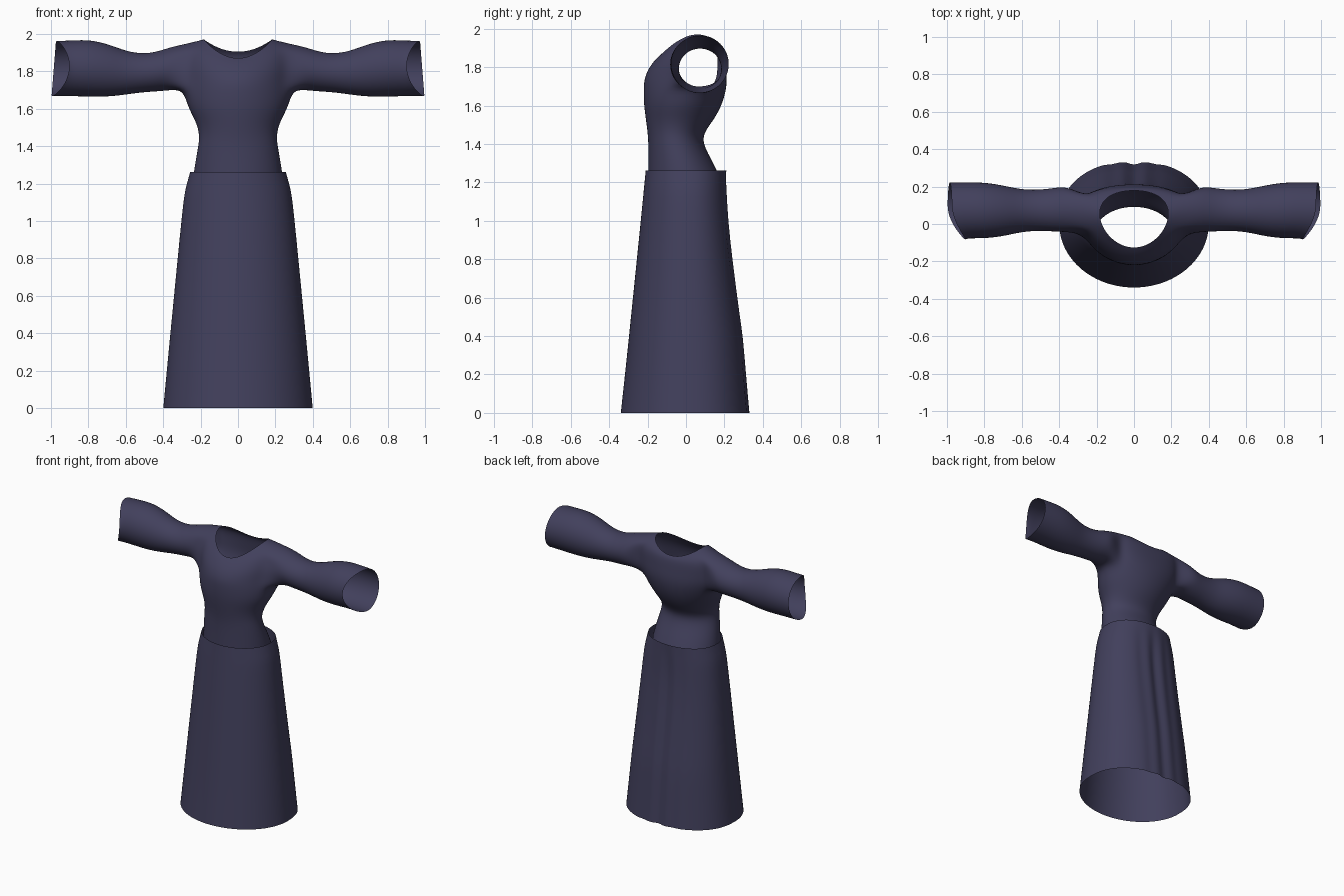
import bpy, bmesh
from math import sin, cos, pi, exp

cube = bpy.data.objects.get("Cube")
if cube:
    bpy.data.objects.remove(cube, do_unlink=True)

# Cloth colour
cloth = bpy.data.materials.new("dark violet cloth")
cloth.use_nodes = True
COLOUR = (0.054, 0.051, 0.108, 1)
cloth.diffuse_color = COLOUR
bsdf = cloth.node_tree.nodes["Principled BSDF"]
bsdf.inputs["Base Color"].default_value = COLOUR
bsdf.inputs["Roughness"].default_value = 0.8


def add_loop(bm, points):
    return [bm.verts.new(p) for p in points]


def skin(bm, loops):
    """Join consecutive closed loops with quads."""
    for a, b in zip(loops, loops[1:]):
        for i in range(len(a)):
            j = (i + 1) % len(a)
            bm.faces.new((a[i], a[j], b[j], b[i]))


def finish(bm, name, levels):
    bmesh.ops.recalc_face_normals(bm, faces=bm.faces)
    mesh = bpy.data.meshes.new(name)
    bm.to_mesh(mesh)
    bm.free()
    mesh.materials.append(cloth)
    for poly in mesh.polygons:
        poly.use_smooth = True
    obj = bpy.data.objects.new(name, mesh)
    bpy.context.collection.objects.link(obj)
    mod = obj.modifiers.new("smooth", 'SUBSURF')
    mod.levels = mod.render_levels = levels
    return obj


# Bodice: rings of (side z, front z, back z, half width, front y, back y, side shift)
BODICE = [
    (1.22, 1.22, 1.22, .243, -.198, .182, 0),
    (1.30, 1.30, 1.30, .233, -.197, .145, 0),
    (1.40, 1.40, 1.40, .214, -.197, .088, 0),
    (1.46, 1.46, 1.46, .207, -.201, .094, 0),
    (1.53, 1.53, 1.53, .226, -.211, .150, 0),
    (1.61, 1.61, 1.61, .272, -.222, .192, .01),
    (1.70, 1.69, 1.69, .294, -.224, .212, .04),
    (1.76, 1.74, 1.75, .298, -.220, .214, .06),
    (1.83, 1.79, 1.80, .303, -.200, .208, .06),
    (1.90, 1.83, 1.85, .300, -.170, .202, .06),
    (1.95, 1.855, 1.885, .272, -.145, .194, .05),
    (1.972, 1.868, 1.903, .185, -.128, .180, .03),
]
SEGMENTS = 24


def bodice_ring(side, front, back, half, y0, y1, shift):
    for i in range(SEGMENTS):
        a = 2 * pi * i / SEGMENTS
        end = back if sin(a) > 0 else front
        w = cos(a) ** 2
        yield (half * cos(a), (y0 + y1) / 2 + (y1 - y0) / 2 * sin(a) + shift * w,
               end + (side - end) * w)


bm = bmesh.new()
rings = [add_loop(bm, bodice_ring(*r)) for r in BODICE]
skin(bm, rings)

# Armholes: a four by four block of faces removed on each side
first_row = 6
for middle in (0, SEGMENTS // 2):
    columns = [(middle + k) % SEGMENTS for k in range(-2, 3)]
    block = {v for r in rings[first_row:first_row + 5] for v in (r[c] for c in columns)}
    doomed = [f for f in bm.faces if all(v in block for v in f.verts)]
    bmesh.ops.delete(bm, geom=doomed, context='FACES')

# Sleeves: rings of (x, low z, high z, front y, back y)
SLEEVE = [
    (.36, 1.700, 1.930, -.043, .203),
    (.43, 1.692, 1.905, -.040, .192),
    (.51, 1.688, 1.893, -.036, .183),
    (.60, 1.675, 1.908, -.042, .184),
    (.69, 1.664, 1.945, -.064, .205),
    (.79, 1.663, 1.969, -.078, .222),
    (.88, 1.667, 1.966, -.076, .224),
    (.985, 1.667, 1.962, -.083, .222),
]


def sleeve_ring(s, ring, is_cuff):
    x, low, high, y0, y1 = ring
    for i in range(16):
        a = 2 * pi * i / 16
        cut = 0
        if is_cuff:  # cuff opening is scooped back at the front
            cut = .085 * max(0, -cos(a)) ** 1.5 + .012 * sin(a)
        yield (s * (x - cut), (y0 + y1) / 2 + (y1 - y0) / 2 * 1.02 * cos(a),
               (low + high) / 2 + (high - low) / 2 * 1.02 * sin(a))


for s in (1, -1):
    hole = [e for e in bm.edges if e.is_boundary
            and all(v.co.x * s > .2 and v.co.z > 1.65 for v in e.verts)]
    loops = [add_loop(bm, sleeve_ring(s, r, r is SLEEVE[-1])) for r in SLEEVE]
    skin(bm, loops)
    start = [bm.edges.get((loops[0][i], loops[0][i - 1])) for i in range(16)]
    bmesh.ops.bridge_loops(bm, edges=hole + start)
finish(bm, "bodice_with_sleeves", 2)

# Skirt: rings of (z, half width, front y, back y)
SKIRT = [
    (0, .400, -.340, .340),
    (.20, .381, -.318, .322),
    (.40, .362, -.297, .306),
    (.50, .352, -.287, .290),
    (.80, .323, -.256, .250),
    (1.00, .303, -.236, .228),
    (1.14, .288, -.222, .218),
    (1.19, .276, -.217, .214),
    (1.262, .256, -.210, .210),
]


def skirt_ring(z, half, y0, y1):
    count = 64
    for i in range(count):
        a = 2 * pi * i / count
        x, y = half * cos(a), y0 * -sin(a)
        if sin(a) > 0:  # flatter back with soft vertical folds
            y = y1 * sin(a) ** .8
            fold = exp(-(x / .035) ** 2) + .4 * exp(-((abs(x) - .11) / .03) ** 2)
            y -= .028 * fold * min(1, (1.262 - z) * 4)
        yield (x, y, z)


bm = bmesh.new()
skin(bm, [add_loop(bm, skirt_ring(*r)) for r in SKIRT])
finish(bm, "skirt", 1)
